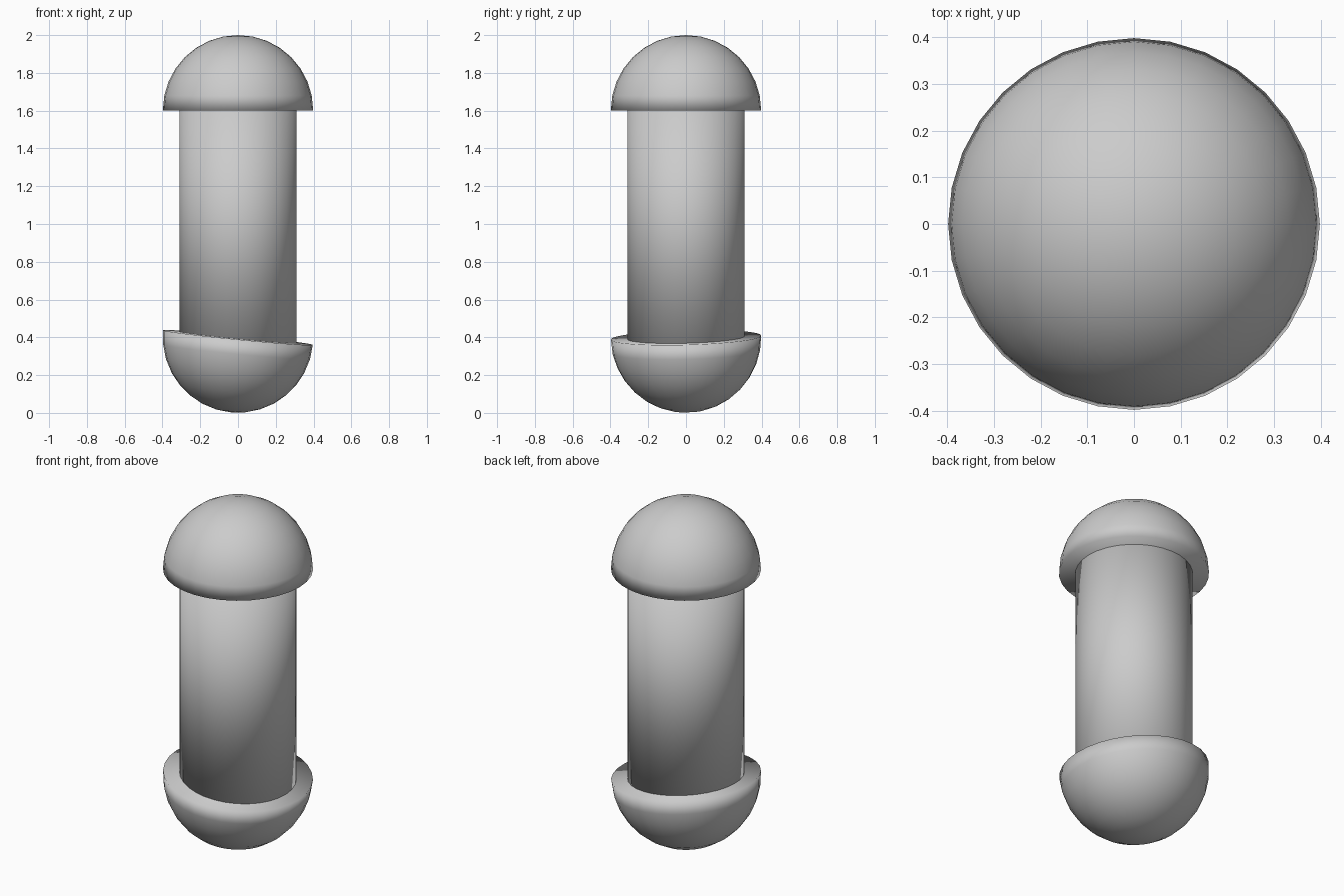
import bpy, bmesh
from mathutils import Matrix, Vector

if "Cube" in bpy.data.objects:
    bpy.data.objects.remove(bpy.data.objects["Cube"])

R = 0.398      # dome radius
SHAFT_R = 0.311


def finish(bm, name):
    bmesh.ops.recalc_face_normals(bm, faces=bm.faces)
    for f in bm.faces:
        f.smooth = True
    mesh = bpy.data.meshes.new(name)
    bm.to_mesh(mesh)
    bm.free()
    ob = bpy.data.objects.new(name, mesh)
    bpy.context.collection.objects.link(ob)
    return ob


def dome(name, centre, axis):
    """Closed half sphere bulging along axis."""
    bm = bmesh.new()
    bmesh.ops.create_uvsphere(bm, u_segments=32, v_segments=16, radius=R)
    bmesh.ops.bisect_plane(bm, geom=bm.verts[:] + bm.edges[:] + bm.faces[:],
                           dist=1e-4, plane_co=(0, 0, 0), plane_no=(0, 0, 1),
                           clear_inner=True)
    rim = [e for e in bm.edges if e.is_boundary]
    bmesh.ops.contextual_create(bm, geom=rim)
    turn = Vector((0, 0, 1)).rotation_difference(Vector(axis)).to_matrix().to_4x4()
    if axis[2] < 0:
        # flip over first, then apply the small tilt
        turn = Vector((0, 0, -1)).rotation_difference(Vector(axis)).to_matrix().to_4x4() \
            @ Matrix.Diagonal((1, 1, -1, 1))
    bm.transform(Matrix.Translation((0, 0, centre)) @ turn)
    return finish(bm, name)


# Straight shaft running into both domes
bm = bmesh.new()
bmesh.ops.create_cone(bm, cap_ends=True, segments=32, radius1=SHAFT_R,
                      radius2=SHAFT_R, depth=1.4,
                      matrix=Matrix.Translation((0, 0, 1.0)))
finish(bm, "shaft")

# Level dome on top, slightly tilted dome below
dome("top_dome", 2 - R, (0, 0, 1))
dome("bottom_dome", R + 0.001, (-0.098, 0.027, -1))
